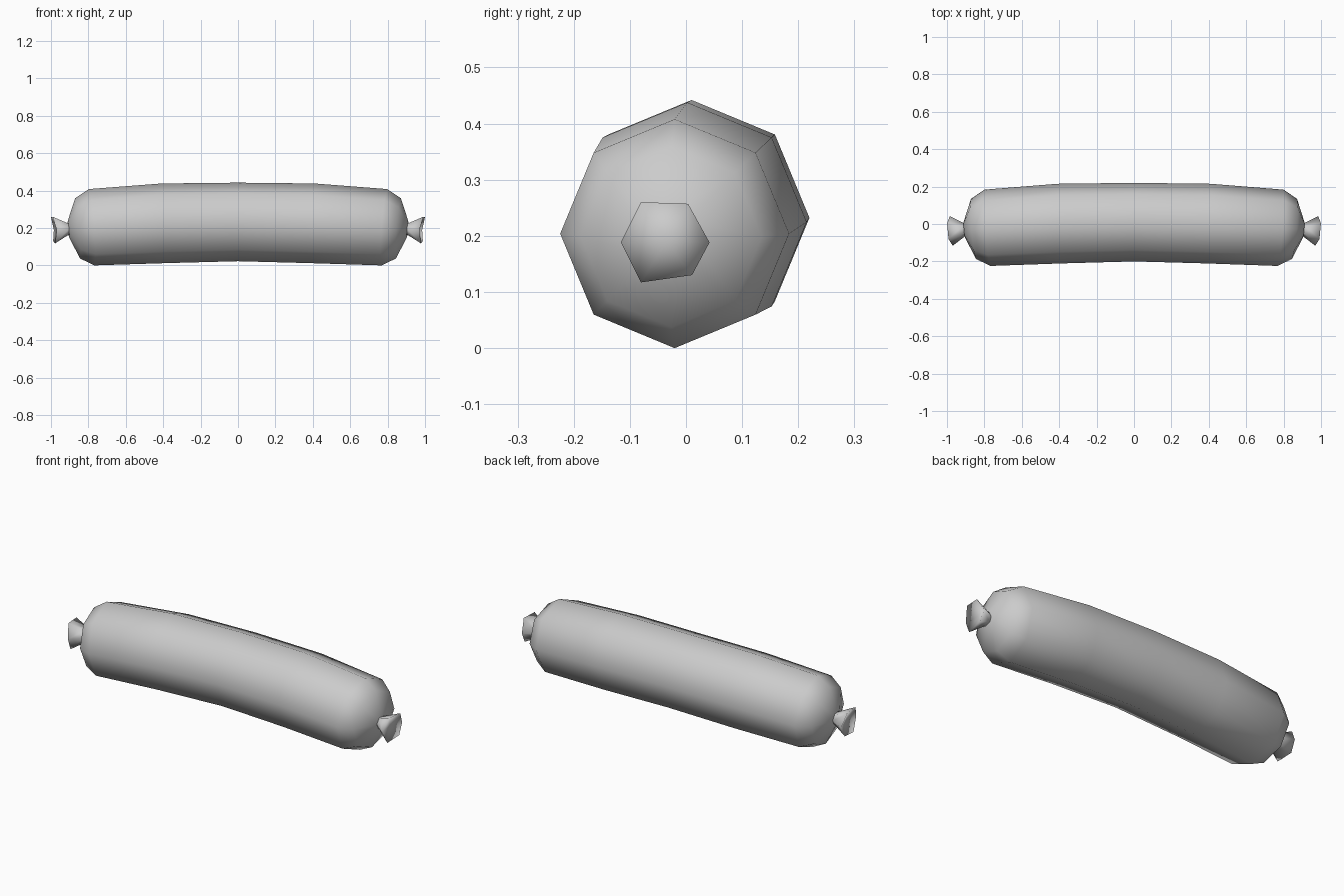
import bpy, bmesh
from math import cos, sin, pi
from mathutils import Vector

if "Cube" in bpy.data.objects:
    bpy.data.objects.remove(bpy.data.objects["Cube"])

OCT = [(cos(k * pi / 4), sin(k * pi / 4)) for k in range(8)]
# slightly irregular hexagon of the tied skin: y, z, set-back along x
HEX = [(0.079, 0, -0.012), (0.042, 0.070, 0), (-0.042, 0.073, 0),
       (-0.079, 0, -0.012), (-0.042, -0.070, 0), (0.049, -0.057, 0)]


def place(s, u, v):
    """Point at offset (u, v) in the cross-section at s on the bent centre line."""
    t = s / 0.78
    dy, dz = -0.06 * t / 0.78, -0.056 * t / 0.78
    return Vector((s - u * dy - v * dz, 0.01 - 0.03 * t * t + u, 0.232 - 0.028 * t * t + v))


def make(name, rings, start, end):
    """Skin a list of point rings and close both ends with fans to a point."""
    bm = bmesh.new()
    loops = [[bm.verts.new(p) for p in ring] for ring in rings]
    n = len(loops[0])
    for a, b in zip(loops, loops[1:]):
        for i in range(n):
            j = (i + 1) % n
            bm.faces.new((a[i], a[j], b[j], b[i]))
    for loop, tip in ((loops[0], start), (loops[-1], end)):
        c = bm.verts.new(tip)
        for i in range(n):
            bm.faces.new((loop[i], loop[(i + 1) % n], c))
    bmesh.ops.recalc_face_normals(bm, faces=bm.faces)
    me = bpy.data.meshes.new(name)
    bm.to_mesh(me)
    bm.free()
    me.shade_smooth()
    ob = bpy.data.objects.new(name, me)
    bpy.context.collection.objects.link(ob)


# Sausage body: rounded ends, gently bent
half = [(0.40, 0.213), (0.783, 0.204), (0.858, 0.161), (0.906, 0.045)]
profile = [(-s, r) for s, r in reversed(half)] + [(0, 0.21)] + half
make("sausage_body", [[place(s, r * u, r * v) for u, v in OCT] for s, r in profile],
     place(-0.908, 0, 0), place(0.908, 0, 0))

# Tied skin ends: narrow neck flaring to a cupped rim
for side, name in ((1, "right_tied_end"), (-1, "left_tied_end")):
    rings = [[place(side * (s + dx * k), u * k, v * k) for u, v, dx in HEX]
             for s, k in ((0.89, 0.42), (0.912, 0.45), (0.989, 1.0))]
    make(name, rings, place(side * 0.88, 0, 0), place(side * 0.962, 0, 0))
